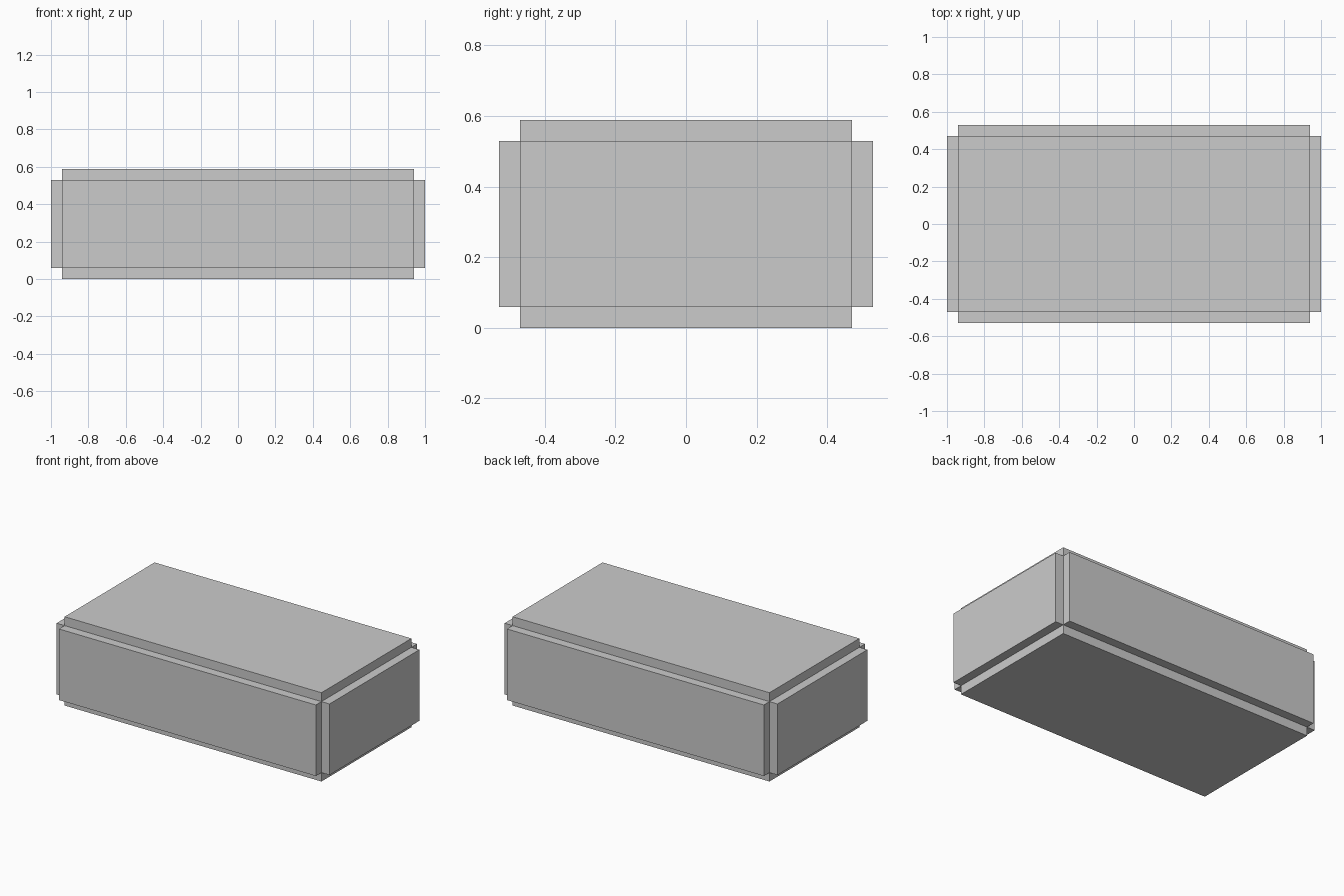
import bpy, bmesh
from mathutils import Matrix

if "Cube" in bpy.data.objects:
    bpy.data.objects.remove(bpy.data.objects["Cube"])

U = 1 / 17               # panel thickness; the whole block is 34 x 18 x 10 units
CORE = (32, 16, 8)

# core block, centred and raised by one panel thickness
bm = bmesh.new()
bmesh.ops.create_cube(bm, size=1)
bmesh.ops.transform(bm, verts=bm.verts,
                    matrix=Matrix.Translation((0, 0, 5 * U)) @ Matrix.Diagonal((*[c * U for c in CORE], 1)))
bm.normal_update()

# raised panel on each of the six sides, leaving notched edges between them
normals = [f.normal.copy() for f in bm.faces]
panels = bmesh.ops.extrude_discrete_faces(bm, faces=bm.faces[:])["faces"]
for f in panels:
    f.normal_update()
    bmesh.ops.translate(bm, verts=f.verts, vec=f.normal * U)
bm.normal_update()

mesh = bpy.data.meshes.new("panelled_block")
bm.to_mesh(mesh)
bm.free()
block = bpy.data.objects.new("panelled_block", mesh)
bpy.context.collection.objects.link(block)
